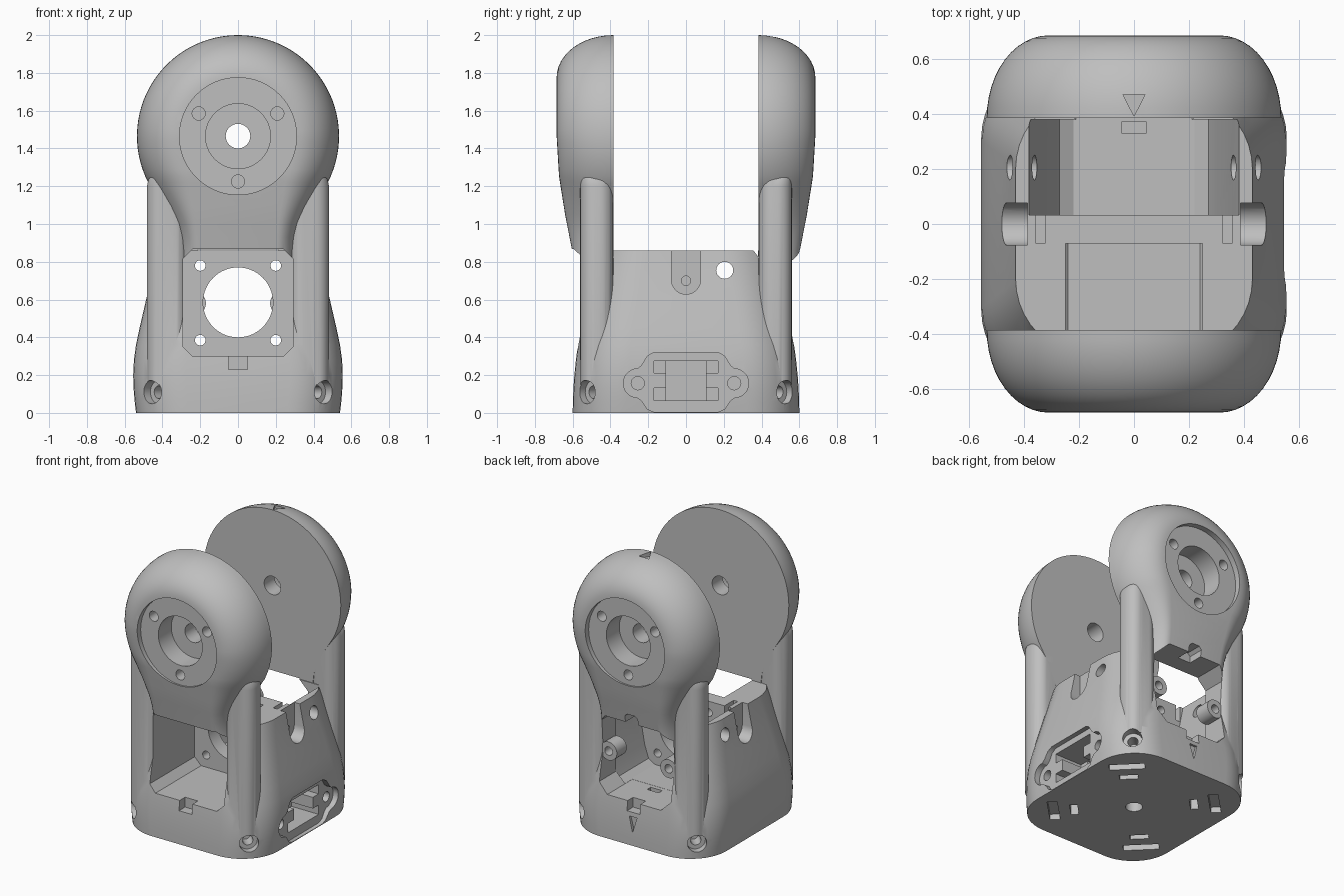
import bpy, bmesh, math
from mathutils import Matrix

old = bpy.data.objects.get("Cube")
if old:
    bpy.data.objects.remove(old, do_unlink=True)

grey = bpy.data.materials.new("plain grey")
grey.use_nodes = True
colour = (0.52, 0.52, 0.52, 1)
grey.diffuse_color = colour
grey.node_tree.nodes["Principled BSDF"].inputs["Base Color"].default_value = colour


def make(name, verts, faces, matrix=None):
    bm = bmesh.new()
    vs = [bm.verts.new(v) for v in verts]
    for f in faces:
        bm.faces.new([vs[i] for i in f])
    bmesh.ops.recalc_face_normals(bm, faces=bm.faces)
    if matrix:
        bm.transform(matrix)
    mesh = bpy.data.meshes.new(name)
    bm.to_mesh(mesh)
    bm.free()
    mesh.materials.append(grey)
    obj = bpy.data.objects.new(name, mesh)
    bpy.context.collection.objects.link(obj)
    return obj


def loft(name, rings, matrix=None):
    n = len(rings[0])
    faces = [list(range(n)), list(range((len(rings) - 1) * n, len(rings) * n))]
    for k in range(len(rings) - 1):
        for i in range(n):
            j = (i + 1) % n
            faces.append((k * n + i, k * n + j, k * n + n + j, k * n + n + i))
    return make(name, [v for r in rings for v in r], faces, matrix)


def prism(pts, axis, a, b, matrix=None):
    place = {"x": lambda u, v, c: (c, u, v),
             "y": lambda u, v, c: (u, c, v),
             "z": lambda u, v, c: (u, v, c)}[axis]
    return loft("cutter", [[place(u, v, c) for u, v in pts] for c in (a, b)], matrix)


def circle(u, v, r, n=40):
    return [(u + r * math.cos(2 * math.pi * i / n), v + r * math.sin(2 * math.pi * i / n))
            for i in range(n)]


def rect(u0, u1, v0, v1, c=0):
    if not c:
        return [(u0, v0), (u1, v0), (u1, v1), (u0, v1)]
    return [(u0 + c, v0), (u1 - c, v0), (u1, v0 + c), (u1, v1 - c),
            (u1 - c, v1), (u0 + c, v1), (u0, v1 - c), (u0, v0 + c)]


def rounded(cx, cy, hx, hy, r, z, k=10):
    pts = []
    for q, (sx, sy) in enumerate([(1, 1), (-1, 1), (-1, -1), (1, -1)]):
        for i in range(k + 1):
            t = math.pi / 2 * (q + i / k)
            pts.append((cx + sx * (hx - r) + r * math.cos(t),
                        cy + sy * (hy - r) + r * math.sin(t), z))
    return pts


def lerp(table, z):
    for (z0, a), (z1, b) in zip(table, table[1:]):
        if z <= z1:
            return a + (b - a) * (z - z0) / (z1 - z0)
    return table[-1][1]


def combine(target, other, op="DIFFERENCE"):
    mod = target.modifiers.new("bool", "BOOLEAN")
    mod.operation, mod.solver, mod.object = op, "EXACT", other
    bpy.context.view_layer.objects.active = target
    bpy.ops.object.modifier_apply(modifier=mod.name)
    bpy.data.objects.remove(other, do_unlink=True)


# Ear: round head with a soft outer edge and a tapering neck
R, CZ, INNER, EDGE = 0.535, 1.465, 0.385, 0.225
WIDTH = [(0.25, 0.315), (0.86, 0.317), (0.93, 0.325), (1.0, 0.347), (1.1, 0.40), (1.22, 0.476)]
FRONT = [(0.25, 0.56), (0.6, 0.575), (0.86, 0.603), (1.05, 0.64), (1.25, 0.672), (1.465, 0.685)]


def ear(side):
    right = [(lerp(WIDTH, z), z, 1, 0) for z in (0.25, 0.5, 0.7, 0.86, 0.93, 1.0, 1.05, 1.1, 1.16)]
    steps = 30
    for i in range(steps):
        t = math.radians(-27.2 + (89 + 27.2) * i / (steps - 1))
        n = (math.cos(t), math.sin(t)) if t > 0 else (1, 0)
        right.append((R * math.cos(t), CZ + R * math.sin(t)) + n)
    outline = right + [(-x, z, -nx, nz) for x, z, nx, nz in reversed(right)]
    n, rings = len(outline), []
    for k in range(13):
        a = math.pi / 2 * k / 12
        for x, z, nx, nz in outline:
            edge = EDGE if z > 1.22 else 0.11 + 0.72 * (abs(x) - 0.315)
            d = edge * (1 - math.cos(a))
            y = INNER + (lerp(FRONT, z) - INNER) * math.sin(a)
            rings.append((x - d * nx, side * y, z - d * nz))
    faces = []
    for k in range(12):
        for i in range(n - 1):
            faces.append((k * n + i, k * n + i + 1, k * n + n + i + 1, k * n + n + i))
    for base in (0, 12 * n):
        for i in range(n // 2 - 1):
            faces.append((base + i, base + i + 1, base + n - 2 - i, base + n - 1 - i))
    faces.append([k * n for k in range(13)] + [k * n + n - 1 for k in reversed(range(13))])
    return make("ear", rings, faces)


# Base: tapering box with broad rounded corners
LEVELS = [(0, .54, .60), (.06, .547, .599), (.13, .553, .596), (.2, .555, .591), (.28, .551, .583),
          (.36, .54, .572), (.45, .521, .557), (.55, .498, .541), (.65, .475, .523),
          (.76, .45, .503), (.86, .43, .48)]
housing = loft("housing", [rounded(0, 0, hx, hy, 0.28, z) for z, hx, hy in LEVELS])
for s in (-1, 1):
    combine(housing, ear(s), "UNION")

# Corner pillars
for sx in (-1, 1):
    for sy in (-1, 1):
        rings = [rounded(sx * 0.375, sy * 0.4725, 0.107 * f, 0.0875, 0.075 * f, z, 8)
                 for z, f in ((0.15, 1), (1.2, 1), (1.235, 0.93), (1.255, 0.8))]
        combine(housing, loft("pillar", rings), "UNION")

cuts = []
# Shaft recesses in both ears
for s in (-1, 1):
    for r, depth in ((0.31, 0.645), (0.172, 0.5), (0.065, 0.3)):
        cuts.append(prism(circle(0, CZ, r, 64), "y", s * depth, s * 0.8))
    for deg in (-90, 30, 150):
        t = math.radians(deg)
        cuts.append(prism(circle(0.24 * math.cos(t), CZ + 0.24 * math.sin(t), 0.035, 24),
                          "y", s * 0.55, s * 0.8))

# Front motor pocket, mounting wall holes, rear cavity and rear window
cuts.append(prism(rect(-0.29, 0.29, 0.3, 0.868, 0.05), "y", -0.8, -0.07))
cuts.append(prism(circle(0, 0.585, 0.185, 64), "y", -0.1, 0.1))
for x in (-0.2, 0.2):
    for z in (0.385, 0.78):
        cuts.append(prism(circle(x, z, 0.028, 24), "y", -0.1, 0.1))
half = [(0.22, 0.3), (0.27, 0.33), (0.3, 0.42), (0.36, 0.75), (0.39, 0.9)]
cuts.append(prism(half + [(-x, z) for x, z in reversed(half)], "y", 0.033, 0.38))
cuts.append(prism(rect(-0.28, 0.28, 0.299, 0.865, 0.07), "y", 0.3, 0.8))
cuts.append(prism(rect(-0.05, 0.05, 0.8, 0.93, 0.02), "y", 0.5, 0.8))
for s in (-1, 1):
    cuts.append(prism(rect(-0.05, 0.05, 0.23, 0.33), "y", s * 0.52, s * 0.8))
cuts.append(prism(rect(-0.045, 0.045, 0.33, 0.37), "z", 0.24, 0.4))

# Side notches, slots and cross holes
for s in (-1, 1):
    arch = [(0.077 * math.cos(t), 0.705 + 0.077 * math.sin(t))
            for t in [math.pi * (1 + i / 16) for i in range(17)]]
    cuts.append(prism(arch + [(0.077, 0.95), (-0.077, 0.95)], "x", s * 0.387, s * 0.6))
    cuts.append(prism(circle(0, 0.7, 0.025, 24), "x", s * 0.32, s * 0.5))
    cuts.append(prism(rect(s * 0.34 - 0.016, s * 0.34 + 0.016, -0.07, 0.04), "z", 0.75, 0.95))
cuts.append(prism(circle(0.205, 0.755, 0.045), "x", -0.7, 0.7))

# Side connector: shaped recess with a keyed opening and two screw holes
tab = [(0.255 + 0.077 * math.cos(t), 0.157 + 0.077 * math.sin(t))
       for t in [math.pi * (i / 12 - 0.5) for i in range(13)]]
top = tab + [(0.235, 0.25), (0.205, 0.3), (0.17, 0.32)]
shape = [(0.17, 0.005), (0.205, 0.02), (0.235, 0.065)] + top
cuts.append(prism(shape + [(-y, z) for y, z in reversed(shape)], "x", 0.512, 0.7))
cuts.append(prism(rect(-0.105, 0.105, 0.065, 0.275), "x", 0.25, 0.6))
for z in (0.065, 0.21):
    cuts.append(prism(rect(-0.17, 0.17, z, z + 0.066), "x", 0.3, 0.6))
for y in (-0.255, 0.255):
    cuts.append(prism(circle(y, 0.157, 0.035, 24), "x", 0.4, 0.6))

# Corner screws and underside slots
for sx in (-1, 1):
    for sy in (-1, 1):
        turn = Matrix.Rotation(math.atan2(sy, sx), 4, "Z")
        spot = Matrix.Translation((sx * 0.455, sy * 0.525, 0.11)) @ turn
        cuts.append(prism(circle(0, 0, 0.062, 32), "x", -0.05, 0.2, spot))
        cuts.append(prism(circle(0, 0, 0.034, 24), "x", -0.14, 0.1, spot))
        cuts.append(prism(rect(0.485, 0.55, -0.115, 0.115), "z", -0.1, 0.04, turn))
        cuts.append(prism(rect(0.36, 0.41, -0.06, 0.06), "z", -0.1, 0.08, turn))
cuts.append(prism(circle(0, 0, 0.055), "z", -0.1, 0.1))

# Engraved direction arrows
cuts.append(prism([(-0.03, 0.2), (0.03, 0.2), (0, 0.09)], "y", 0.575, 0.8))
cuts.append(prism([(-0.04, 0.47), (0.04, 0.47), (0, 0.392)], "z", 1.97, 2.1))
for c in cuts:
    combine(housing, c)

# Screw bosses inside the rear window
for s in (-1, 1):
    combine(housing, prism(circle(s * 0.235, 0.58, 0.065), "y", 0.42, 0.53), "UNION")
    combine(housing, prism(circle(s * 0.235, 0.58, 0.03, 24), "y", 0.3, 0.7))

bpy.ops.object.select_all(action="DESELECT")
housing.select_set(True)
bpy.context.view_layer.objects.active = housing
bpy.ops.object.shade_smooth_by_angle(angle=math.radians(30))
